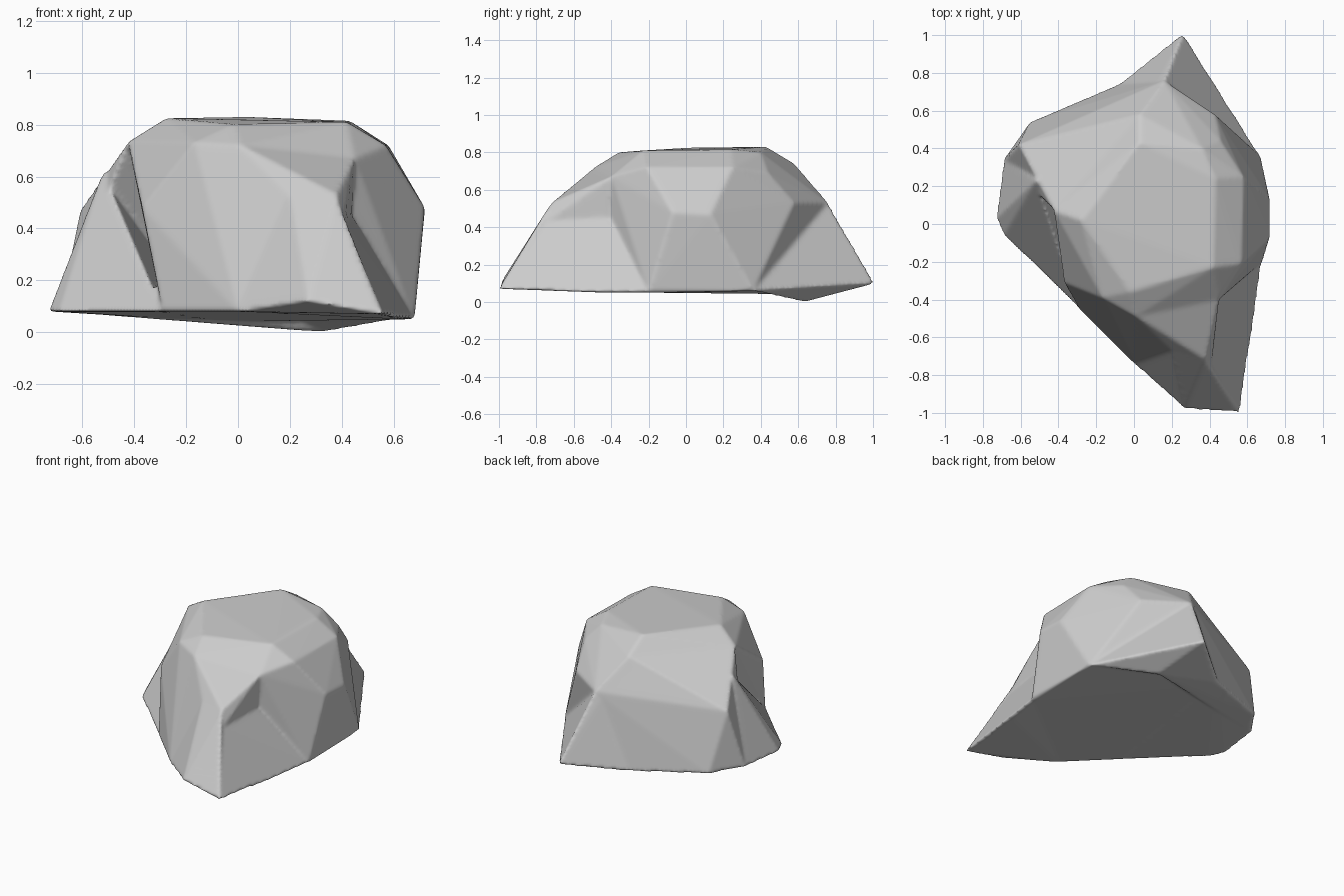
import bpy
import bmesh

cube = bpy.data.objects.get("Cube")
if cube:
    bpy.data.objects.remove(cube, do_unlink=True)

# Named corner points of the boulder
corners = {
    # flat top
    "top_back": (.03, .43, .83), "top_back_left": (.36, .4, .8),
    "top_left": (.43, .24, .815), "top_front_left": (.42, -.23, .81),
    "top_front": (-.02, -.36, .8), "top_right": (-.28, .02, .825),
    # chamfered shoulder
    "shoulder_back": (.03, .58, .74), "shoulder_back_left": (.46, .44, .69),
    "shoulder_left": (.58, .25, .72), "shoulder_front_left": (.57, -.21, .72),
    "shoulder_spur": (.45, -.4, .67), "shoulder_front": (.01, -.49, .72),
    "shoulder_front_right": (-.17, -.39, .73), "shoulder_right": (-.425, .07, .735),
    # steep flanks
    "flank_front": (.72, -.07, .48), "flank_back": (.72, .13, .47),
    "flank_corner": (.43, .58, .53), "flank_right": (-.37, -.31, .48),
    # footprint
    "foot_back_left": (.67, .36, .06), "foot_left": (.68, -.2, .05),
    "foot_front": (0, -.74, .08), "foot_front_right": (-.29, -.45, .08),
    "foot_back": (-.08, .74, .04),
    # pointed back ridge
    "back_tip": (.26, 1.01, .1), "back_crest": (.16, .76, .53),
    "keel": (.33, .63, 0),
    # right wedge
    "wedge_crest": (-.61, .42, .47), "wedge_ridge": (-.52, .23, .62),
    "wedge_back": (-.55, .54, .07), "wedge_side": (-.69, .34, .08),
    "wedge_tip": (-.73, .03, .08), "wedge_front": (-.69, -.06, .08),
    # front spur
    "spur_crest_right": (.2, -.67, .53), "spur_crest_left": (.38, -.72, .53),
    "spur_side": (.41, -.75, .43), "spur_notch": (.44, -.42, .45),
    "spur_toe_right": (.27, -.98, .12), "spur_toe_left": (.56, -1, .07),
    "spur_heel": (.63, -.45, .05),
}

# Each mass is the convex hull of its corners
masses = {
    "core": [n for n in corners
             if n.split("_")[0] in ("top", "shoulder", "flank", "foot")]
            + ["back_crest"],
    "back_ridge": ["back_tip", "back_crest", "shoulder_back",
                   "foot_back_left", "foot_back", "keel"],
    "back_slope": ["back_crest", "shoulder_back", "shoulder_right",
                   "wedge_crest", "wedge_back", "wedge_side", "foot_back",
                   "keel"],
    "right_wedge": ["wedge_ridge", "wedge_side", "wedge_tip", "wedge_front",
                    "foot_front_right", "foot_back"],
    "spur_body": ["spur_crest_right", "spur_side", "spur_notch",
                  "spur_toe_right", "spur_toe_left", "spur_heel",
                  "foot_front", "foot_left"],
    "spur_top": ["shoulder_front", "shoulder_spur", "spur_crest_right",
                 "spur_crest_left", "spur_side", "spur_notch"],
    "spur_face": ["spur_crest_right", "spur_crest_left", "spur_side",
                  "spur_toe_right", "spur_toe_left"],
    "spur_flank": ["shoulder_front", "spur_crest_right", "foot_front",
                   "spur_notch"],
}


def add_hull(bm, names):
    verts = [bm.verts.new(corners[n]) for n in names]
    hull = bmesh.ops.convex_hull(bm, input=verts)
    spare = {g for g in hull["geom_interior"] + hull["geom_unused"]
             if isinstance(g, bmesh.types.BMVert)}
    bmesh.ops.delete(bm, geom=list(spare), context="VERTS")


bm = bmesh.new()
for names in masses.values():
    add_hull(bm, names)
bmesh.ops.recalc_face_normals(bm, faces=bm.faces[:])
mesh = bpy.data.meshes.new("boulder")
bm.to_mesh(mesh)
bm.free()

boulder = bpy.data.objects.new("boulder", mesh)
bpy.context.collection.objects.link(boulder)

# Fuse the masses into one skin and wear down the edges
fuse = boulder.modifiers.new("fuse", "REMESH")
fuse.mode = "VOXEL"
fuse.voxel_size = .012
fuse.use_smooth_shade = True
wear = boulder.modifiers.new("wear", "SMOOTH")
wear.factor = .5
wear.iterations = 4

# Stone colour
stone = bpy.data.materials.new("grey stone")
stone.use_nodes = True
colour = (.6, .6, .6, 1)
stone.diffuse_color = colour
stone.node_tree.nodes["Principled BSDF"].inputs["Base Color"].default_value = colour
mesh.materials.append(stone)
